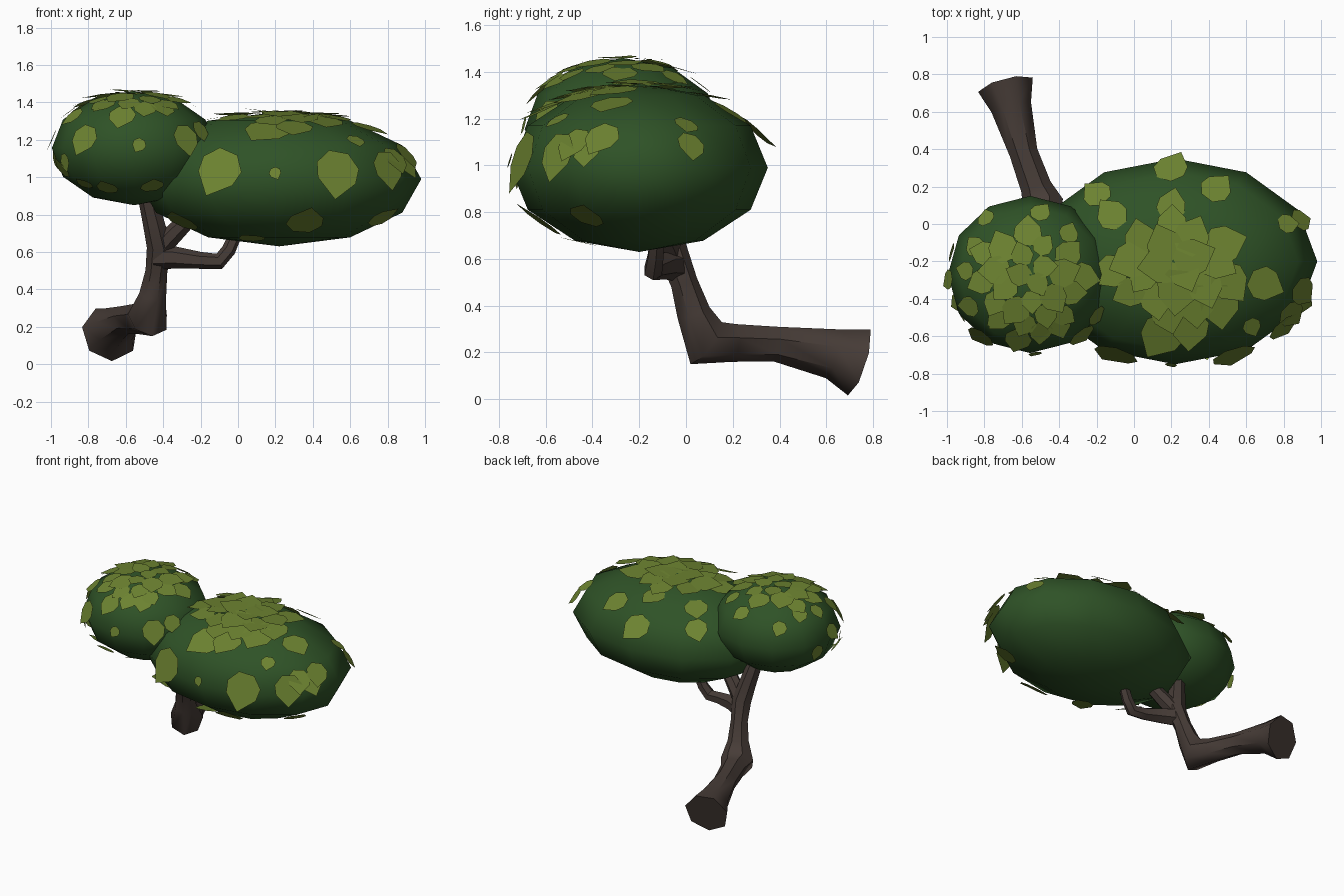
import bpy, bmesh, math, random
from mathutils import Vector, Matrix

if "Cube" in bpy.data.objects:
    bpy.data.objects.remove(bpy.data.objects["Cube"])

random.seed(7)

def material(name, rgb):
    m = bpy.data.materials.new(name)
    m.diffuse_color = (*rgb, 1)
    m.use_nodes = True
    m.node_tree.nodes["Principled BSDF"].inputs["Base Color"].default_value = m.diffuse_color
    return m

BARK = material("brown bark", (0.062, 0.045, 0.038))
DARK = material("dark green foliage", (0.028, 0.085, 0.020))
LEAF = material("light green leaf", (0.150, 0.225, 0.030))

def finish(name, bm, mat, smooth=None):
    me = bpy.data.meshes.new(name)
    bm.to_mesh(me)
    bm.free()
    me.materials.append(mat)
    if smooth:
        me.shade_smooth()
        me.set_sharp_from_angle(angle=math.radians(smooth))
    ob = bpy.data.objects.new(name, me)
    bpy.context.collection.objects.link(ob)
    return ob

# Crowns: flattened low-poly spheres
def crown(name, c, r):
    bm = bmesh.new()
    bmesh.ops.create_uvsphere(bm, u_segments=12, v_segments=6, radius=1)
    bmesh.ops.scale(bm, vec=r, verts=bm.verts)
    bmesh.ops.translate(bm, vec=c, verts=bm.verts)
    finish(name, bm, DARK, 80)

# Trunk and branches: tapering tubes along (x, y, z, radius) paths
def tube(name, path, sides=7):
    bm = bmesh.new()
    pts = [Vector(p[:3]) for p in path]
    rings, side, prev = [], None, None
    for i, p in enumerate(pts):
        t = (pts[min(i + 1, len(pts) - 1)] - pts[max(i - 1, 0)]).normalized()
        if side is None:
            side = Vector((0, 0, -1))
        else:
            side = prev.rotation_difference(t) @ side
        side = (side - t * side.dot(t)).normalized()
        up, prev = t.cross(side), t
        rings.append([bm.verts.new(p + path[i][3] * (side * math.cos(a) + up * math.sin(a)))
                      for a in (2 * math.pi * k / sides for k in range(sides))])
    for a, b in zip(rings, rings[1:]):
        for k in range(sides):
            n = (k + 1) % sides
            bm.faces.new((a[k], a[n], b[n], b[k]))
    bm.faces.new(rings[0])
    bm.faces.new(rings[-1])
    bmesh.ops.recalc_face_normals(bm, faces=bm.faces)
    finish(name, bm, BARK, 50)

# Leaves: flat pointed plates lying on a crown, tip downhill and slightly lifted
SHAPE = [(-.22, -.45), (.2, -.47), (.45, -.18), (.42, .15), (.03, .58), (-.4, .18), (-.46, -.15)]

def add_leaf(bm, c, r, direction, size, lift):
    d = Vector(direction).normalized()
    p = Vector([c[i] + r[i] * d[i] for i in range(3)])
    n = Vector([d[i] / r[i] for i in range(3)]).normalized()
    down = Vector((n.x, n.y, -0.35))
    tip = (down - n * down.dot(n)).normalized()
    tip = Matrix.Rotation(random.uniform(-.5, .5), 3, n) @ tip
    across = tip.cross(n)
    tip = Matrix.Rotation(lift, 3, across) @ tip
    nn = across.cross(tip)
    p += nn * 0.006
    bm.faces.new([bm.verts.new(p + size * (across * u + tip * v)) for u, v in SHAPE])

def leaves(name, c, r, front, top, right, cap, cap_size, cap_angle):
    bm = bmesh.new()
    def put(values, size, axis, sign):
        # two view coordinates fix the leaf; the third follows from the ellipsoid
        others = [i for i in range(3) if i != axis]
        d = [0, 0, 0]
        for i, v in zip(others, values):
            d[i] = (v - c[i]) / r[i]
        d[axis] = sign * math.sqrt(max(0, 1 - d[others[0]] ** 2 - d[others[1]] ** 2))
        add_leaf(bm, c, r, d, size, random.uniform(.08, .25))
    for x, z, s in front:
        put((x, z), s, 1, -1)
    for x, y, s in top:
        put((x, y), s, 2, 1)
    for y, z, s, sign in right:
        put((y, z), s, 0, sign)
    # dense overlapping cap, leaning to the front
    for i in range(cap):
        a = i * 2.4
        q = cap_angle * math.sqrt((i + .4) / cap)
        d = (math.sin(q) * math.cos(a), math.sin(q) * math.sin(a) - .12, math.cos(q))
        add_leaf(bm, c, r, d, cap_size * random.uniform(.8, 1.2), random.uniform(.05, .2))
    finish(name, bm, LEAF)

BIG = ((.22, -.2, .99), (.76, .55, .36))
SMALL = ((-.555, -.27, 1.155), (.44, .42, .305))
crown("large_crown", *BIG)
crown("small_crown", *SMALL)

leaves("large_crown_leaves", *BIG,
       front=[(-.1, 1.03, .26), (.15, 1.24, .26), (.53, 1.02, .26), (.8, 1.04, .21),
              (.36, .77, .22), (.77, .79, .17), (.07, .68, .16), (-.3, .77, .2),
              (.2, 1.02, .07), (.63, 1.19, .11)],
       top=[(.2, .3, .2), (.2, .1, .17), (.44, .19, .18), (-.2, .16, .17), (.7, -.32, .2),
            (.3, -.56, .22), (.82, .0, .12), (.9, -.36, .17), (.84, -.48, .17), (-.12, .05, .18)],
       right=[(.02, 1.08, .14, 1), (-.42, 1.06, .15, 1)],
       cap=20, cap_size=.2, cap_angle=.5)

leaves("small_crown_leaves", *SMALL,
       front=[(-.82, 1.2, .17), (-.62, 1.32, .16), (-.28, 1.2, .17), (-.46, .96, .14),
              (-.7, .95, .13), (-.53, 1.17, .08), (-.82, .97, .1), (-.92, 1.08, .1),
              (-.4, 1.36, .14), (-.2, 1.24, .13), (-.88, 1.32, .13)],
       top=[(-.79, .03, .11), (-.5, .06, .12), (-.85, -.12, .12), (-.9, -.25, .11),
            (-.35, -.05, .12), (-.72, -.5, .14), (-.5, -.58, .13)],
       right=[(-.15, 1.1, .11, -1), (-.3, 1.2, .12, -1), (-.42, 1.05, .12, -1)],
       cap=24, cap_size=.15, cap_angle=.75)

tube("trunk", [(-.685, .735, .165, .155), (-.655, .62, .2, .112), (-.59, .38, .24, .078),
               (-.525, .2, .245, .085), (-.48, .08, .245, .115), (-.455, .03, .37, .075),
               (-.435, -.01, .5, .06), (-.42, -.06, .63, .068), (-.45, -.09, .76, .06),
               (-.49, -.13, .92, .05)])
tube("upper_branch", [(-.43, -.05, .6, .05), (-.35, -.09, .69, .055), (-.24, -.13, .8, .045)])
tube("side_branch", [(-.43, -.04, .57, .065), (-.33, -.09, .57, .058), (-.2, -.13, .555, .045),
                     (-.1, -.14, .55, .043), (-.05, -.13, .61, .038), (0, -.12, .72, .032)], 6)
